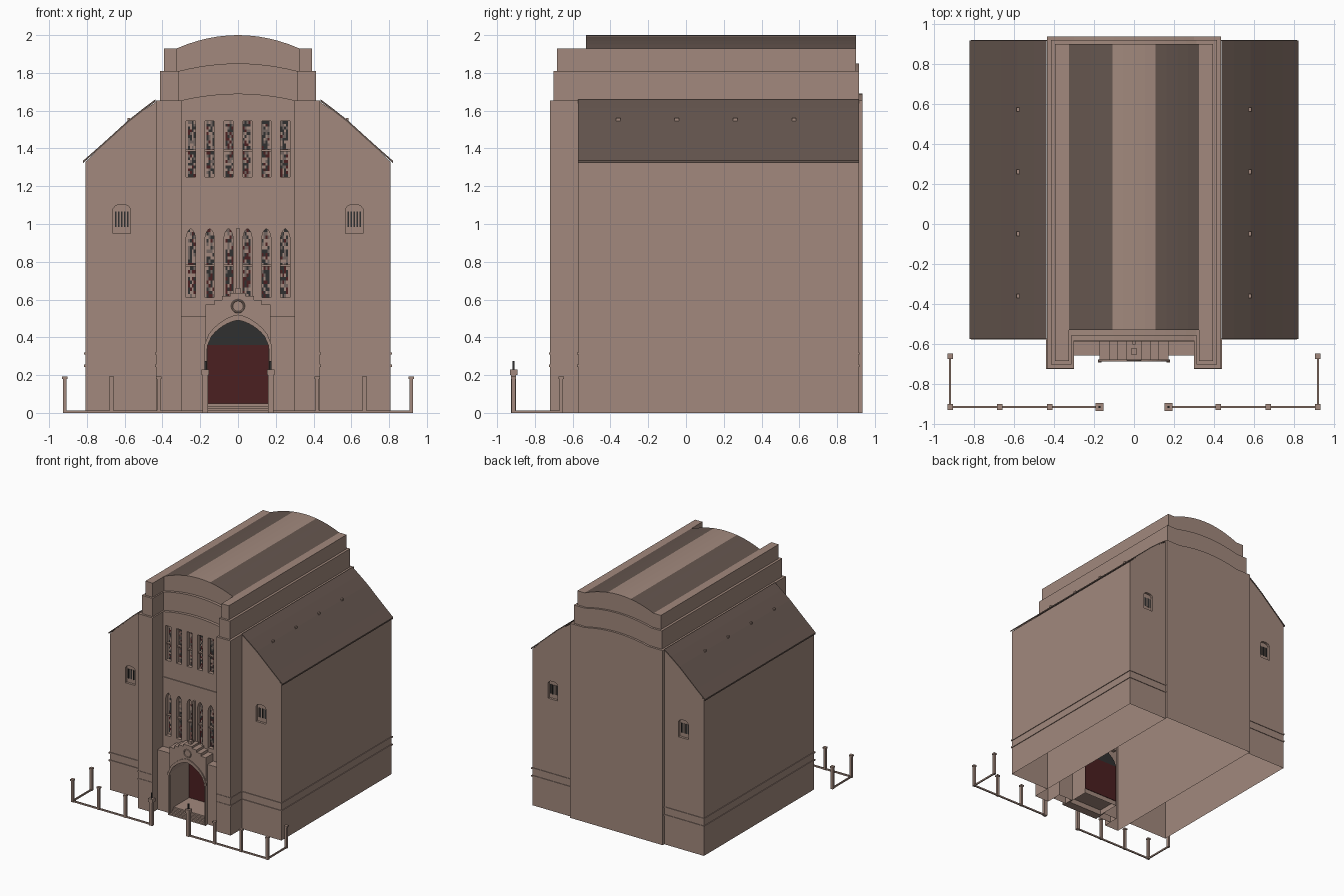
import bpy, bmesh, random

if "Cube" in bpy.data.objects:
    bpy.data.objects.remove(bpy.data.objects["Cube"])
random.seed(4)


def material(name, rgb):
    m = bpy.data.materials.new(name)
    m.diffuse_color = (*rgb, 1)
    m.use_nodes = True
    m.node_tree.nodes["Principled BSDF"].inputs["Base Color"].default_value = m.diffuse_color
    return m


WALL = material("brown_stone", (0.36, 0.25, 0.205))
ROOF = material("dark_roof", (0.13, 0.092, 0.077))
RED = material("dark_red", (0.07, 0.014, 0.015))
DARK = material("charcoal", (0.03, 0.03, 0.03))
GREY = material("glass_grey", (0.17, 0.13, 0.115))


def finish(name, bm, mats):
    bmesh.ops.recalc_face_normals(bm, faces=bm.faces)
    me = bpy.data.meshes.new(name)
    bm.to_mesh(me)
    bm.free()
    for m in mats:
        me.materials.append(m)
    ob = bpy.data.objects.new(name, me)
    bpy.context.collection.objects.link(ob)
    return ob


def add_prism(bm, pts, y0, y1):
    a = [bm.verts.new((x, y0, z)) for x, z in pts]
    b = [bm.verts.new((x, y1, z)) for x, z in pts]
    bm.faces.new(a)
    bm.faces.new(b[::-1])
    for i in range(len(a)):
        j = (i + 1) % len(a)
        bm.faces.new((a[i], b[i], b[j], a[j]))


def prism(name, pts, y0, y1, mat=WALL):
    """Extrude an x-z outline along y."""
    bm = bmesh.new()
    add_prism(bm, pts, y0, y1)
    return finish(name, bm, [mat])


def rect(x0, x1, z0, z1):
    return [(x0, z0), (x1, z0), (x1, z1), (x0, z1)]


def box(name, x0, x1, y0, y1, z0, z1, mat=WALL):
    return prism(name, rect(x0, x1, z0, z1), y0, y1, mat)


def arch_curve(cx, w, zs, za, n=8, p=1.5, q=0.62):
    """Pointed arch line from right spring to left spring."""
    ts = [1 - i / n for i in range(2 * n + 1)]
    return [(cx + w * t, zs + (za - zs) * (1 - abs(t) ** p) ** q) for t in ts]


def arch(cx, w, z0, zs, za, **k):
    return [(cx - w, z0), (cx + w, z0)] + arch_curve(cx, w, zs, za, **k)


def cut(ob, outlines, y0, y1):
    """Subtract extruded outlines from an object."""
    bm = bmesh.new()
    for pts in outlines:
        add_prism(bm, pts, y0, y1)
    cutter = finish("cutter", bm, [WALL])
    cutter.hide_render = True
    mod = ob.modifiers.new("cut", 'BOOLEAN')
    mod.object = cutter
    mod.solver = 'EXACT'
    dg = bpy.context.evaluated_depsgraph_get()
    me = bpy.data.meshes.new_from_object(ob.evaluated_get(dg))
    ob.modifiers.clear()
    ob.data = me
    bpy.data.objects.remove(cutter)


def open_shell(ob, test):
    """Remove hidden faces so the building is a hollow shell."""
    bm = bmesh.new()
    bm.from_mesh(ob.data)
    bm.normal_update()
    gone = [f for f in bm.faces if test(f.calc_center_median(), f.normal)]
    bmesh.ops.delete(bm, geom=gone, context='FACES')
    bm.to_mesh(ob.data)
    bm.free()


# Central hall: three stepped tiers with bowed middle and forward pylons
tiers = [(0, 1.655, 0.035), (1.655, 1.81, 0.04), (1.81, 1.93, 0.07)]
halls = []
for k, (z0, z1, rise) in enumerate(tiers):
    inner, outer = 0.30 + 0.012 * k, 0.435 - 0.021 * k
    front, back = -0.72 + 0.018 * k, 0.935 - 0.018 * k
    face = -0.58 + 0.025 * k
    ts = [1 - i / 6 for i in range(13)]
    top = [(inner * t, z1 + rise * (1 - t * t)) for t in ts]
    hall = prism(f"hall_tier_{k + 1}", [(-inner, z0), (inner, z0)] + top, face, back)
    halls.append(hall)
    for s in (-1, 1):
        # Pylon: forward part keeps its inner cheek, rear part is open to the hall
        box(f"pylon_front_{k + 1}", s * inner, s * outer, front, face, z0, z1)
        box(f"pylon_rear_{k + 1}", s * inner, s * outer, face, back, z0, z1)
        for ob in bpy.context.collection.objects[-2:]:
            rear = "rear" in ob.name
            open_shell(ob, lambda c, n: n.z < -0.9 or abs(c.y - face) < 0.001
                       or (rear and abs(abs(c.x) - inner) < 0.001))

# Dark roofing on both flanks of the vault
vault = halls[2].data
vault.materials.append(ROOF)
for f in vault.polygons:
    if f.normal.z > 0.5 and abs(f.center.x) > 0.1:
        f.material_index = 1

# Portal gable with stepped top
half = [(0.172, 0), (0.172, 0.575), (0.125, 0.575), (0.125, 0.598), (0.085, 0.598),
        (0.085, 0.618), (0.04, 0.618), (0.04, 0.635)]
portal = prism("portal_gable", half + [(-x, z) for x, z in half[::-1]], -0.678, -0.58)

# Openings cut through portal and facade
door_outline = arch(0, 0.162, -0.1, 0.36, 0.49)
columns = [s * x for s in (-1, 1) for x in (0.05, 0.15, 0.25)]
cut(portal, [door_outline], -1, -0.3)
cut(halls[0], [door_outline], -1, -0.42)
cut(halls[0], [rect(x - 0.024, x + 0.024, 1.25, 1.545) for x in columns]
    + [arch(x, 0.024, 0.61, 0.93, 0.975, n=4) for x in columns], -1, -0.545)
for k, hall in enumerate(halls):
    inner, base = 0.30 + 0.012 * k, tiers[k][0]
    open_shell(hall, lambda c, n: (n.z < -0.9 and abs(c.z - base) < 0.001)
               or (abs(n.x) > 0.9 and abs(abs(c.x) - inner) < 0.001))

# Stained glass: small panes coloured by a seeded rule
for x in columns:
    for z0, z1, mid in ((1.25, 1.545, 1.39), (0.61, 0.975, 0.78)):
        bm = bmesh.new()
        nx, nz = 5, 20
        vs = [[bm.verts.new((x - 0.026 + 0.052 * i / nx, -0.548, z0 + (z1 - z0) * j / nz))
               for i in range(nx + 1)] for j in range(nz + 1)]
        for j in range(nz):
            for i in range(nx):
                f = bm.faces.new((vs[j][i], vs[j][i + 1], vs[j + 1][i + 1], vs[j + 1][i]))
                lower = j < nz / 2
                weights = (3, 3, 3, 3) if abs(x) < 0.1 else (5, 3, 2, 2) if lower else (4, 1, 3, 3)
                # plain margin on the outer side, coloured panes beside it
                plain = i == (0 if x < 0 else nx - 1)
                f.material_index = 3 if plain else random.choices(range(4), weights)[0]
        ob = finish("stained_glass", bm, [DARK, RED, GREY, WALL])
        if ob.data.polygons[0].normal.y > 0:
            ob.data.flip_normals()
        box("window_transom", x - 0.024, x + 0.024, -0.57, -0.546, mid - 0.005, mid + 0.005)

# String course between window rows
box("string_course", -0.30, 0.30, -0.587, -0.58, 1.095, 1.105)

# Portal details: arch moulding, medallion, finial, flanking blocks
outer, inner = arch_curve(0, 0.178, 0.36, 0.52), arch_curve(0, 0.160, 0.36, 0.49)
prism("arch_moulding", outer + inner[::-1], -0.687, -0.675)
bpy.ops.mesh.primitive_torus_add(major_radius=0.032, minor_radius=0.005, major_segments=20,
                                 minor_segments=6, location=(0, -0.68, 0.565),
                                 rotation=(1.5708, 0, 0))
ring = bpy.context.object
ring.name = "portal_medallion"
ring.data.materials.append(WALL)
box("portal_finial", -0.014, 0.014, -0.65, -0.62, 0.63, 0.66)
box("portal_shaft", -0.007, 0.007, -0.6, -0.58, 0.61, 0.98)
for s in (-1, 1):
    flank = box("portal_flank", s * 0.172, s * 0.30, -0.655, -0.58, 0, 0.51)
    open_shell(flank, lambda c, n: n.z < -0.9 or n.y > 0.9)
    box("arch_capital", s * 0.162, s * 0.18, -0.69, -0.675, 0.34, 0.362)
    box("arch_pilaster", s * 0.164, s * 0.177, -0.687, -0.675, 0, 0.34)

# Door, tympanum, porch floor and steps
box("door", -0.162, 0.162, -0.425, -0.416, 0.04, 0.36, RED)
prism("tympanum", arch(0, 0.162, 0.36, 0.361, 0.49), -0.425, -0.416, DARK)
box("porch_floor", -0.162, 0.162, -0.63, -0.42, 0.044, 0.05)
for i in range(4):
    box("porch_step", -0.162, 0.162, -0.687 + 0.018 * i, -0.615, 0.0125 * i, 0.0125 * (i + 1))

# Side wings with roofs, belts and louvred niches
slope = [(0.82, 1.335), (0.74, 1.405), (0.66, 1.477), (0.58, 1.55), (0.5, 1.613), (0.437, 1.66)]
for s in (-1, 1):
    under = [(s * x, z - 0.012) for x, z in slope]
    wall = [(s * 0.435, 0), (s * 0.808, 0), (s * 0.808, 1.328)] + under[1:-1] + [(s * 0.435, 1.646)]
    wing = prism("wing", wall, -0.57, 0.913)
    niche = arch(s * 0.615, 0.046, 0.95, 1.08, 1.103, n=4, p=2, q=0.5)
    cut(wing, [niche], -1, -0.55)
    cut(wing, [niche], 0.893, 1.2)
    open_shell(wing, lambda c, n: (n.z < -0.9 and c.z < 0.01) or abs(c.x) < 0.436
               or (n.z > 0.3 and c.z > 1.3))
    prism("wing_roof", [(s * x, z) for x, z in slope] + under[::-1], -0.573, 0.916, ROOF)
    for y in (-0.549, 0.892):
        for i in range(5):
            x = s * 0.615 + (i - 2) * 0.016
            box("louvre_slit", x - 0.004, x + 0.004, y - 0.004, y + 0.004, 0.985, 1.065, DARK)
    # belt courses on the visible outer faces
    for z in (0.25, 0.315):
        lo, hi = z - 0.006, z + 0.006
        box("wing_side_belt", s * 0.808, s * 0.814, -0.576, 0.918, lo, hi)
        box("wing_front_belt", s * 0.435, s * 0.808, -0.576, -0.57, lo, hi)
        box("wing_back_belt", s * 0.435, s * 0.808, 0.913, 0.918, lo, hi)
        box("pylon_front_belt", s * 0.30, s * 0.439, -0.724, -0.72, lo, hi)
        box("pylon_side_belt", s * 0.435, s * 0.439, -0.72, -0.576, lo, hi)
    for y in (-0.37, -0.06, 0.25, 0.56):
        box("roof_vent", s * 0.572, s * 0.585, y, y + 0.022, 1.545, 1.56)

# Fence: posts, gate posts and low rails
for s in (-1, 1):
    for x, y in ((0.917, -0.66), (0.917, -0.913), (0.67, -0.913), (0.42, -0.913)):
        x *= s
        box("fence_post", x - 0.010, x + 0.010, y - 0.010, y + 0.010, 0, 0.18)
        box("fence_post_cap", x - 0.014, x + 0.014, y - 0.014, y + 0.014, 0.18, 0.193)
    x, y = s * 0.173, -0.913
    box("gate_post", x - 0.014, x + 0.014, y - 0.014, y + 0.014, 0, 0.2)
    box("gate_post_cap", x - 0.02, x + 0.02, y - 0.02, y + 0.02, 0.2, 0.23)
    box("gate_finial", x - 0.005, x + 0.005, y - 0.005, y + 0.005, 0.23, 0.275, DARK)
    box("front_rail", s * 0.173, s * 0.917, -0.918, -0.908, 0, 0.013)
    box("side_rail", s * 0.912, s * 0.922, -0.913, -0.66, 0, 0.013)
